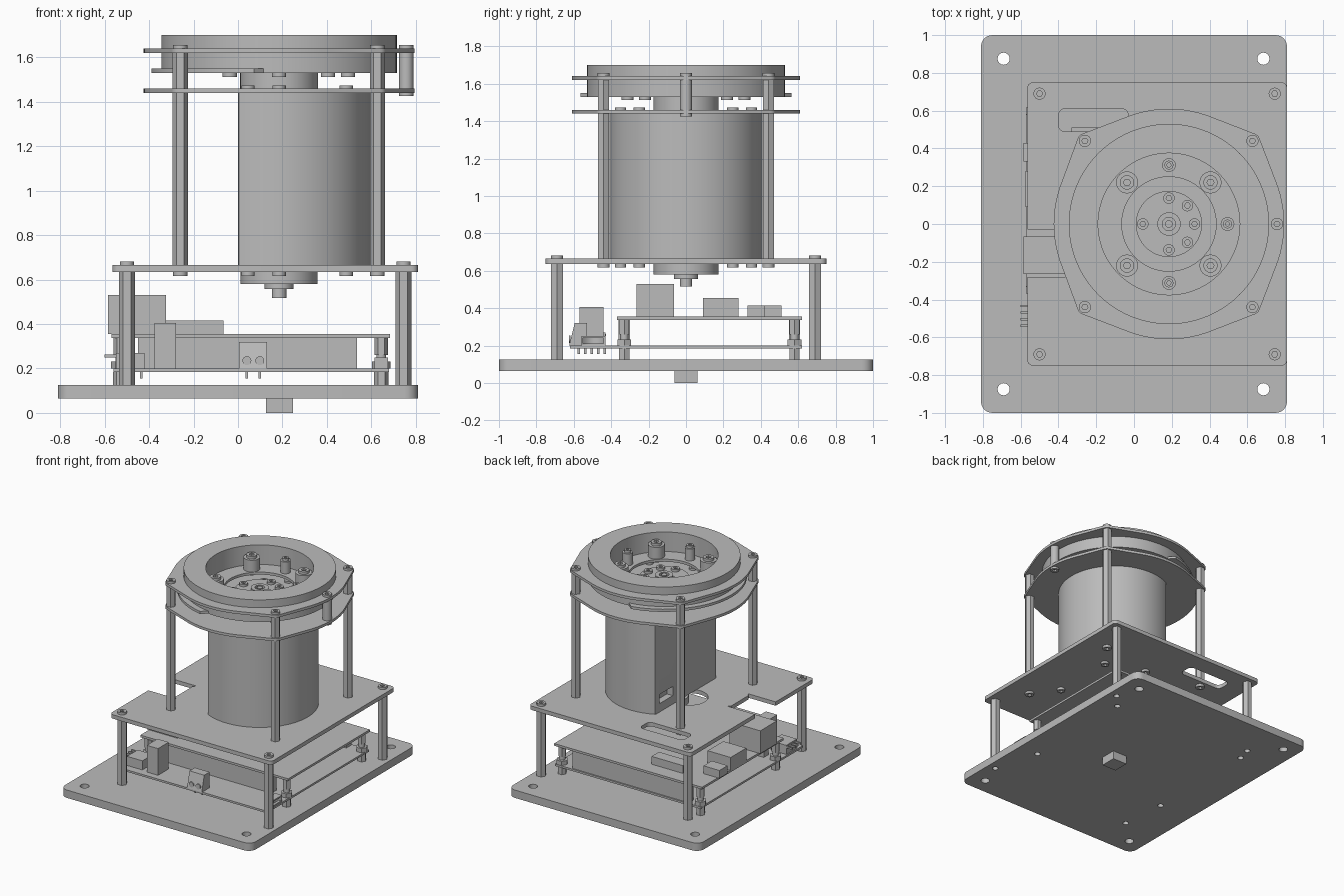
import bpy, bmesh
from math import cos, sin, pi, radians
from mathutils.geometry import convex_hull_2d

cube = bpy.data.objects.get("Cube")
if cube:
    bpy.data.objects.remove(cube, do_unlink=True)

grey = bpy.data.materials.new("machined_grey")
grey.use_nodes = True
colour = (0.5, 0.5, 0.5, 1)
grey.diffuse_color = colour
grey.node_tree.nodes["Principled BSDF"].inputs["Base Color"].default_value = colour

CX = 0.185  # motor axis
parts = []


def circle(x, y, r, n=32):
    return [(x + r * cos(2 * pi * i / n), y + r * sin(2 * pi * i / n)) for i in range(n)]


def rect(x0, x1, y0, y1, r=0):
    if not r:
        return [(x0, y0), (x1, y0), (x1, y1), (x0, y1)]
    corners = [(x1 - r, y1 - r), (x0 + r, y1 - r), (x0 + r, y0 + r), (x1 - r, y0 + r)]
    return [(x + r * cos(pi / 2 * (q + i / 6)), y + r * sin(pi / 2 * (q + i / 6)))
            for q, (x, y) in enumerate(corners) for i in range(7)]


def hull(points):
    return [points[i] for i in convex_hull_2d(points)]


def prism(name, outline, z0, z1, holes=()):
    """Extrude a flat outline with holes from z0 to z1."""
    curve = bpy.data.curves.new(name, 'CURVE')
    curve.dimensions, curve.fill_mode = '2D', 'BOTH'
    curve.extrude = (z1 - z0) / 2
    for loop in [outline, *holes]:
        spline = curve.splines.new('POLY')
        spline.points.add(len(loop) - 1)
        for p, (x, y) in zip(spline.points, loop):
            p.co = (x, y, 0, 1)
        spline.use_cyclic_u = True
    temp = bpy.data.objects.new(name, curve)
    bpy.context.collection.objects.link(temp)
    mesh = bpy.data.meshes.new_from_object(
        temp.evaluated_get(bpy.context.evaluated_depsgraph_get()))
    bpy.data.objects.remove(temp)
    bm = bmesh.new()
    bm.from_mesh(mesh)
    bmesh.ops.remove_doubles(bm, verts=bm.verts, dist=1e-5)
    bmesh.ops.recalc_face_normals(bm, faces=bm.faces)
    bmesh.ops.translate(bm, verts=bm.verts, vec=(0, 0, (z0 + z1) / 2))
    bm.to_mesh(mesh)
    bm.free()
    mesh.materials.clear()
    mesh.materials.append(grey)
    obj = bpy.data.objects.new(name, mesh)
    bpy.context.collection.objects.link(obj)
    parts.append(obj)
    return obj


def box(name, x0, x1, y0, y1, z0, z1):
    return prism(name, rect(x0, x1, y0, y1), z0, z1)


def rod(name, x, y, r, z0, z1, n=32):
    return prism(name, circle(x, y, r, n), z0, z1)


def screw(x, y, z0, z1, r=0.032):
    prism("screw_head", circle(x, y, r, 24), z0, z1, [circle(x, y, r * 0.5, 6)])


def cut(obj, name, *size):
    cutter = box(name, *size)
    parts.remove(cutter)
    cutter.hide_render = True
    cutter.hide_set(True)
    mod = obj.modifiers.new(name, 'BOOLEAN')
    mod.operation, mod.object, mod.solver = 'DIFFERENCE', cutter, 'EXACT'


frame_posts = [(x, y) for x in (-0.5, 0.745) for y in (-0.69, 0.69)]
board_posts = [(x, y) for x in (-0.53, 0.645) for y in (-0.33, 0.58)]
tower_posts = [(x, y) for x in (-0.26, 0.627) for y in (-0.44, 0.44)]

# Base plate with foot block
base_holes = [circle(x, y, 0.032) for x in (-0.69, 0.685) for y in (-0.875, 0.875)]
base_holes += [circle(x, y, 0.022, 16) for x, y in frame_posts + board_posts]
prism("base_plate", rect(-0.81, 0.81, -1, 1, 0.06), 0.065, 0.125, base_holes)
box("foot_block", 0.125, 0.248, -0.062, 0.062, 0, 0.065)

# Lower frame posts
for x, y in frame_posts:
    rod("frame_post", x, y, 0.036, 0.125, 0.635, 6)
    screw(x, y, 0.665, 0.682)

# Middle plate with side notch, cable slot and cable hole
left, inner, right = -0.565, -0.35, 0.81
body = rect(left, right, -0.75, 0.75, 0.03)
notch = [(left, -0.03), (inner + 0.02, -0.03), (inner, -0.05),
         (inner, -0.26), (inner + 0.02, -0.28), (left, -0.28)]
body[14:14] = notch
prism("middle_plate", body, 0.635, 0.665,
      [rect(-0.4, -0.03, 0.49, 0.61, 0.035), circle(-0.03, 0, 0.13)])

# Circuit boards on nuts and spacers
prism("lower_board", rect(-0.56, 0.68, -0.62, 0.62), 0.185, 0.2)
prism("upper_board", rect(-0.57, 0.685, -0.37, 0.62), 0.338, 0.355)
for x, y in board_posts:
    rod("board_spacer", x, y, 0.032, 0.125, 0.185, 6)
    rod("board_nut", x, y, 0.042, 0.2, 0.232, 6)
    rod("board_stud", x, y, 0.022, 0.232, 0.26, 16)
    rod("upper_spacer", x, y, 0.03, 0.26, 0.338, 6)
for y in (-0.33, 0.58):
    box("board_header", -0.45, 0.535, y - 0.03, y + 0.03, 0.2, 0.338)

# Upper board components
box("network_socket", -0.585, -0.325, -0.265, -0.065, 0.355, 0.53)
box("wide_socket", -0.575, -0.38, 0.09, 0.28, 0.355, 0.455)
box("small_socket", -0.585, -0.45, 0.33, 0.43, 0.355, 0.415)
box("component_block", -0.33, -0.065, 0.42, 0.51, 0.355, 0.415)

# Lower board components
box("relay", -0.375, -0.28, -0.57, -0.44, 0.2, 0.405)
box("side_connector", -0.55, -0.42, -0.56, -0.43, 0.2, 0.27)
for i in range(4):
    y = -0.545 + 0.035 * i
    box("side_pin", -0.6, -0.55, y, y + 0.012, 0.25, 0.262)
    box("board_pin", -0.44, -0.43, y, y + 0.012, 0.155, 0.185)
socket = box("plug_socket", 0.615, 0.675, -0.56, -0.43, 0.2, 0.25)
cut(socket, "socket_cutter", 0.655, 0.7, -0.55, -0.44, 0.21, 0.24)
terminal = box("terminal_block", 0.005, 0.13, -0.625, -0.53, 0.2, 0.32)
bm = bmesh.new()
bm.from_mesh(terminal.data)
for v in bm.verts:  # sloped front shoulder
    if v.co.z > 0.3 and v.co.y < -0.6:
        v.co.y += 0.03
bm.to_mesh(terminal.data)
bm.free()
for x in (0.04, 0.098):
    port = rod("terminal_port", 0, 0, 0.02, -0.004, 0.004, 16)
    port.location, port.rotation_euler = (x, -0.622, 0.235), (radians(90), 0, 0)
    box("terminal_pin", x - 0.006, x + 0.006, -0.58, -0.568, 0.155, 0.185)

# Motor body with one flat side, hub and shaft
flat = [(max(x, 0), y) for x, y in circle(CX, 0, 0.41, 96)]
motor = prism("motor_body", hull(flat), 0.665, 1.44)
cut(motor, "window_cutter", -0.1, 0.05, 0.16, 0.32, 0.73, 0.8)
rod("lower_hub", CX, 0, 0.173, 0.58, 0.636, 64)
rod("shaft_collar", CX, 0, 0.065, 0.557, 0.58)
rod("shaft_tip", CX, 0, 0.033, 0.517, 0.557)
rod("upper_hub", CX, 0, 0.175, 1.46, 1.53, 64)
prism("hub_collar", circle(CX, 0, 0.062), 1.53, 1.55, [circle(CX, 0, 0.035)])
rod("hub_pin", CX, 0, 0.02, 1.53, 1.55, 16)
for x, y in [(CX, 0.137), (CX, -0.137), (0.283, 0.097), (0.283, -0.097), (0.32, 0), (0.047, 0)]:
    screw(x, y, 1.53, 1.548, 0.03)
for x, y in [(0.045, 0.25), (CX, 0.35), (0.487, 0.25)]:
    for s in (-1, 1):
        screw(x, s * y, 0.617, 0.635, 0.03)
        screw(x, s * y, 1.46, 1.474, 0.03)

# Tower posts and the two lobed plates
lobed = circle(CX, 0, 0.61, 96)
for x, y in tower_posts:
    lobed += circle(x, y, 0.04, 24)
    rod("tower_post", x, y, 0.034, 0.665, 1.44, 6)
    rod("tower_spacer", x, y, 0.034, 1.46, 1.62, 6)
    screw(x, y, 1.64, 1.656)
    screw(x, y, 0.617, 0.635)
lobed = hull(lobed)
prism("lower_lobed_plate", lobed, 1.44, 1.46)
prism("upper_lobed_plate", lobed, 1.62, 1.64, [circle(CX, 0, 0.4, 64)])
rod("side_spacer", 0.757, 0, 0.032, 1.46, 1.62)
screw(0.757, 0, 1.64, 1.656)
screw(0.757, 0, 1.425, 1.44)

# Top ring and its stepped floor
prism("top_ring", circle(CX, 0, 0.53, 96), 1.55, 1.70, [circle(CX, 0, 0.375, 96)])
step = []
for i in range(96):
    a = 2 * pi * i / 96
    r = 0.575 if radians(98) < a < radians(262) else 0.53
    step.append((CX + r * cos(a), r * sin(a)))
prism("ring_floor", step, 1.53, 1.55, [circle(CX, 0, 0.25, 64)])

# Stand-offs inside the ring
pillars = [(x, y, 0.058) for x in (-0.037, 0.405) for y in (-0.22, 0.22)]
pillars += [(CX, 0.312, 0.036), (CX, -0.312, 0.036), (0.495, 0, 0.036)]
for x, y, r in pillars:
    rod("ring_pillar", x, y, r, 1.55, 1.64)
    screw(x, y, 1.64, 1.66, r * 0.65)
    screw(x, y, 1.512, 1.53)

# Smooth round walls, keep edges sharp
bpy.ops.object.select_all(action='DESELECT')
for obj in parts:
    obj.select_set(True)
bpy.context.view_layer.objects.active = parts[0]
bpy.ops.object.shade_smooth_by_angle(angle=radians(30))
